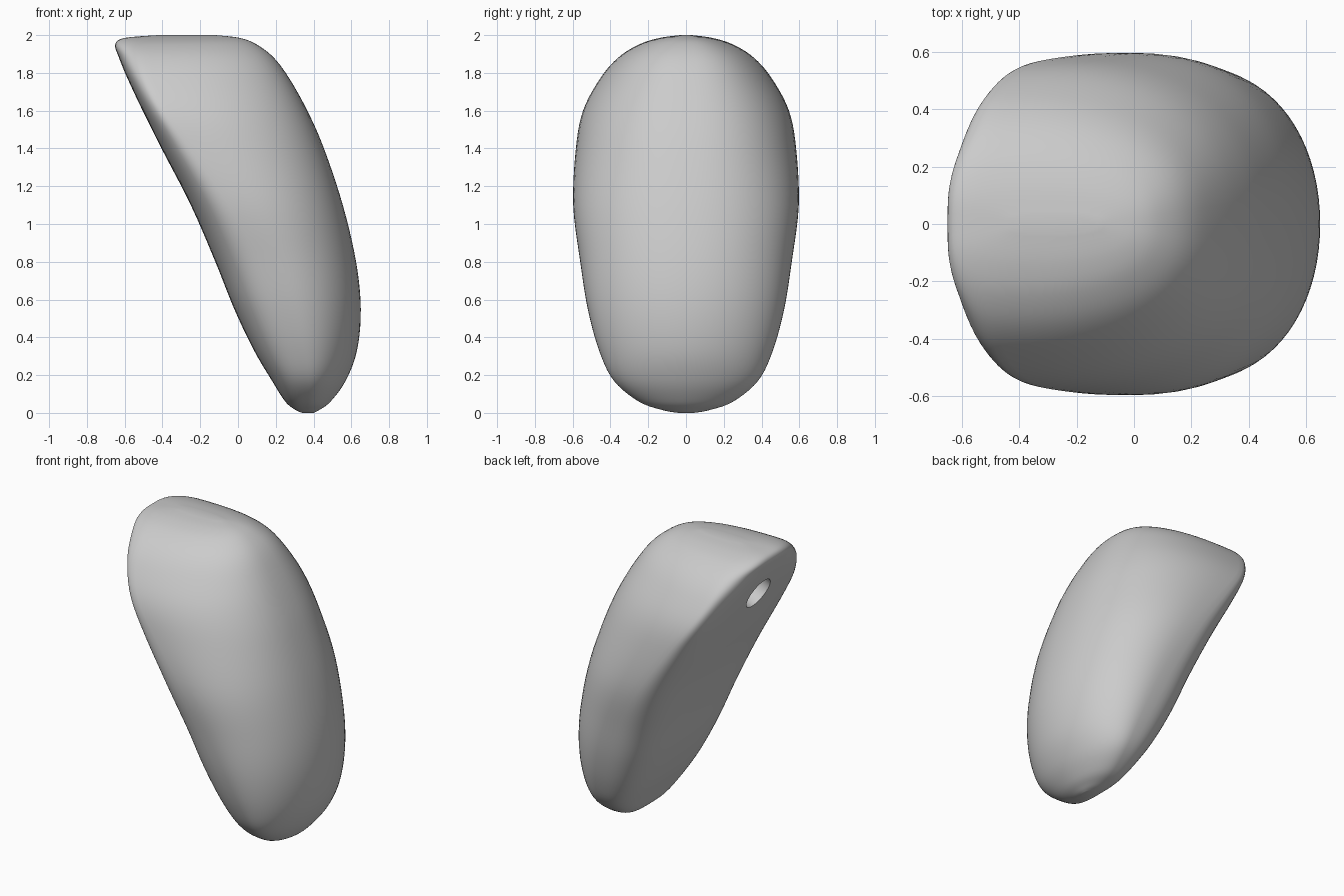
import bpy
import bmesh
import math
from mathutils import Vector

SEGMENTS = 72
STEPS = 5

# Level sections: height, back x, front x, half width, where the widest point lies (0 back, 1 front)
SECTIONS = [
    (0, .34, .4, .04, .5), (.015, .305, .43, .125, .5), (.06, .25, .49, .25, .5),
    (.17, .18, .57, .382, .5), (.33, .085, .63, .46, .48), (.55, -.02, .65, .52, .45),
    (.8, -.12, .625, .56, .4), (1.1, -.25, .555, .597, .32), (1.4, -.405, .455, .583, .22),
    (1.6, -.505, .367, .545, .16), (1.77, -.585, .272, .455, .16), (1.88, -.63, .19, .36, .22),
    (1.95, -.65, .1, .25, .3), (1.985, -.6, .01, .14, .4), (2, -.42, -.12, .03, .5),
]


def smooth_rows(rows, steps):
    """Pass a smooth spline through the rows, value by value."""
    result = []
    last = len(rows) - 1
    for i in range(last):
        four = [rows[min(max(i + k, 0), last)] for k in (-1, 0, 1, 2)]
        for step in range(steps):
            t = step / steps
            result.append([
                b + t * ((c - a) + t * ((2 * a - 5 * b + 4 * c - d)
                                        + t * (3 * (b - c) + d - a))) / 2
                for a, b, c, d in zip(*four)])
    result.append(list(rows[-1]))
    return result


def power(value, exponent):
    return math.copysign(abs(value) ** exponent, value)


def section_points(z, back, front, half_width, widest):
    """Rounded D outline: flattened at the back, domed at the front, fuller towards the top."""
    middle = back + (front - back) * widest
    dome = 1.05 - .13 * z
    for i in range(SEGMENTS):
        angle = math.tau * i / SEGMENTS
        c, s = math.cos(angle), math.sin(angle)
        reach, exponent = (front - middle, dome) if c > 0 else (middle - back, .62)
        yield Vector((middle + reach * power(c, exponent),
                      half_width * power(s, exponent), z))


def make_material(name, colour):
    material = bpy.data.materials.new(name)
    material.use_nodes = True
    material.diffuse_color = colour
    material.node_tree.nodes["Principled BSDF"].inputs["Base Color"].default_value = colour
    return material


default_cube = bpy.data.objects.get("Cube")
if default_cube:
    bpy.data.objects.remove(default_cube, do_unlink=True)

# Leaning rounded body, lofted through the sections
bm = bmesh.new()
rings = [[bm.verts.new(p) for p in section_points(*row)]
         for row in smooth_rows(SECTIONS, STEPS)]
for low, high in zip(rings, rings[1:]):
    for i in range(SEGMENTS):
        j = (i + 1) % SEGMENTS
        bm.faces.new((low[i], low[j], high[j], high[i]))
bm.faces.new(list(reversed(rings[0])))
bm.faces.new(rings[-1])
bmesh.ops.recalc_face_normals(bm, faces=bm.faces)
mesh = bpy.data.meshes.new("body")
bm.to_mesh(mesh)
bm.free()
body = bpy.data.objects.new("body", mesh)
bpy.context.collection.objects.link(body)
mesh.materials.append(make_material("plain grey", (.6, .6, .6, 1)))

# Round blind hole drilled square to the flat back
inward = Vector((.89, 0, .45)).normalized()
bpy.ops.mesh.primitive_cylinder_add(
    vertices=40, radius=.11, depth=.6, location=(-.535, 0, 1.68),
    rotation=inward.to_track_quat('Z', 'Y').to_euler())
cutter = bpy.context.object
cutter.name = "hole_cutter"
cutter.hide_render = True
drill = body.modifiers.new("hole", 'BOOLEAN')
drill.operation = 'DIFFERENCE'
drill.solver = 'EXACT'
drill.object = cutter

bpy.ops.object.select_all(action='DESELECT')
body.select_set(True)
bpy.context.view_layer.objects.active = body
bpy.ops.object.modifier_apply(modifier=drill.name)
bpy.data.objects.remove(cutter, do_unlink=True)
bpy.ops.object.shade_smooth_by_angle(angle=math.radians(50))
